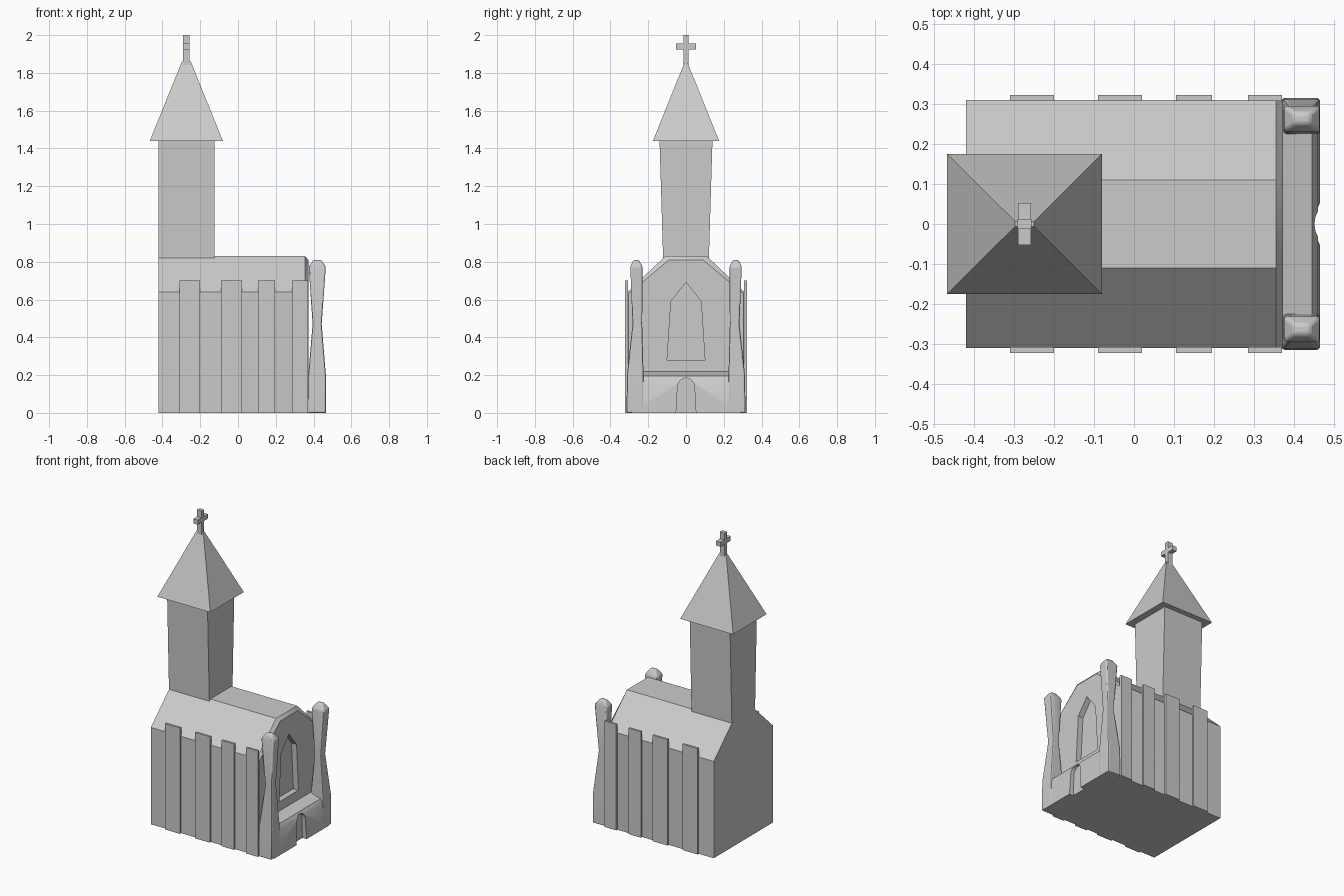
import bpy
import bmesh
from math import radians, cos, sin, pi

if "Cube" in bpy.data.objects:
    bpy.data.objects.remove(bpy.data.objects["Cube"])


def finish(name, bm, angle=30):
    bmesh.ops.recalc_face_normals(bm, faces=bm.faces)
    me = bpy.data.meshes.new(name)
    bm.to_mesh(me)
    bm.free()
    ob = bpy.data.objects.new(name, me)
    bpy.context.collection.objects.link(ob)
    smooth(ob, angle)
    return ob


def smooth(ob, angle=30):
    bpy.ops.object.select_all(action='DESELECT')
    ob.select_set(True)
    bpy.context.view_layer.objects.active = ob
    bpy.ops.object.shade_smooth_by_angle(angle=radians(angle))


def loft(name, rings, angle=30):
    """Skin a list of equally long point rings and cap both ends."""
    bm = bmesh.new()
    vs = [[bm.verts.new(p) for p in r] for r in rings]
    n = len(vs[0])
    for a, b in zip(vs, vs[1:]):
        for i in range(n):
            j = (i + 1) % n
            bm.faces.new((a[i], a[j], b[j], b[i]))
    bm.faces.new(vs[0][::-1])
    bm.faces.new(vs[-1])
    return finish(name, bm, angle)


def rect(x0, x1, y0, y1, z):
    return [(x0, y0, z), (x1, y0, z), (x1, y1, z), (x0, y1, z)]


def box(name, x0, x1, y0, y1, z0, z1):
    return loft(name, [rect(x0, x1, y0, y1, z0), rect(x0, x1, y0, y1, z1)])


def prism_x(name, yz, x0, x1):
    return loft(name, [[(x, y, z) for y, z in yz] for x in (x0, x1)])


def apply_mod(ob, mod):
    bpy.context.view_layer.objects.active = ob
    bpy.ops.object.modifier_apply(modifier=mod.name)


def cut(ob, cutter):
    m = ob.modifiers.new("cut", 'BOOLEAN')
    m.operation = 'DIFFERENCE'
    m.solver = 'EXACT'
    m.object = cutter
    apply_mod(ob, m)
    bpy.data.objects.remove(cutter, do_unlink=True)
    smooth(ob)


# nave with gabled roof, front edge of the roof chamfered
half = [(0.31, 0), (0.31, 0.64), (0.11, 0.83)]
prof = half + [(-y, z) for y, z in reversed(half)]
half_in = [(0.305, 0), (0.305, 0.63), (0.09, 0.81)]
prof_in = half_in + [(-y, z) for y, z in reversed(half_in)]
nave = loft("nave", [[(-0.42, y, z) for y, z in prof],
                     [(0.355, y, z) for y, z in prof],
                     [(0.372, y, z) for y, z in prof_in]])

# pointed window recess in the gable
cut(nave, prism_x("window_cutter", [(-0.10, 0.28), (0.10, 0.28), (0.08, 0.59),
                                    (0, 0.69), (-0.08, 0.59)], 0.335, 0.5))

# wall buttress strips on both sides
for s, side in ((-1, "left"), (1, "right")):
    for i, (a, b) in enumerate([(-0.31, -0.20), (-0.09, 0.02),
                                (0.105, 0.195), (0.285, 0.37)]):
        ys = sorted((s * 0.307, s * 0.322))
        box(f"buttress_{side}_{i + 1}", a, b, ys[0], ys[1], 0, 0.70)

# entrance base with sloped top and arched door recess
xz = [(0.36, 0), (0.465, 0), (0.46, 0.17), (0.445, 0.195), (0.36, 0.222)]
porch = loft("entrance_base", [[(x, y, z) for x, z in xz] for y in (-0.285, 0.285)])
arch = [(0.055, -0.05)] + [(0.045 * cos(pi * i / 8), 0.135 + 0.05 * sin(pi * i / 8))
                           for i in range(9)] + [(-0.055, -0.05)]
cut(porch, prism_x("door_cutter", arch, 0.435, 0.6))

# waisted pillars flanking the front
for s, side in ((-1, "left"), (1, "right")):
    rings = []
    for x0, x1, yi, yo, z in [(0.368, 0.465, 0.225, 0.315, 0),
                              (0.372, 0.465, 0.225, 0.312, 0.20),
                              (0.395, 0.443, 0.232, 0.283, 0.47),
                              (0.374, 0.465, 0.23, 0.295, 0.775),
                              (0.40, 0.44, 0.25, 0.277, 0.81)]:
        rings.append(rect(x0, x1, s * yi, s * yo, z))
    p = loft(f"front_pillar_{side}", rings, 35)
    m = p.modifiers.new("bevel", 'BEVEL')
    m.width = 0.008
    m.segments = 2
    apply_mod(p, m)
    smooth(p, 40)

# tower, slightly wider towards the top
loft("tower", [rect(-0.42, -0.125, -0.12, 0.12, 0.78),
               rect(-0.42, -0.125, -0.14, 0.14, 1.44)])

# four-sided spire
loft("spire", [rect(-0.467, -0.08, -0.175, 0.175, 1.44),
               rect(-0.297, -0.25, -0.006, 0.006, 1.86)])

# cross on the spire
box("cross_post", -0.291, -0.256, -0.013, 0.013, 1.83, 2.0)
box("cross_arm", -0.290, -0.257, -0.053, 0.053, 1.925, 1.955)
